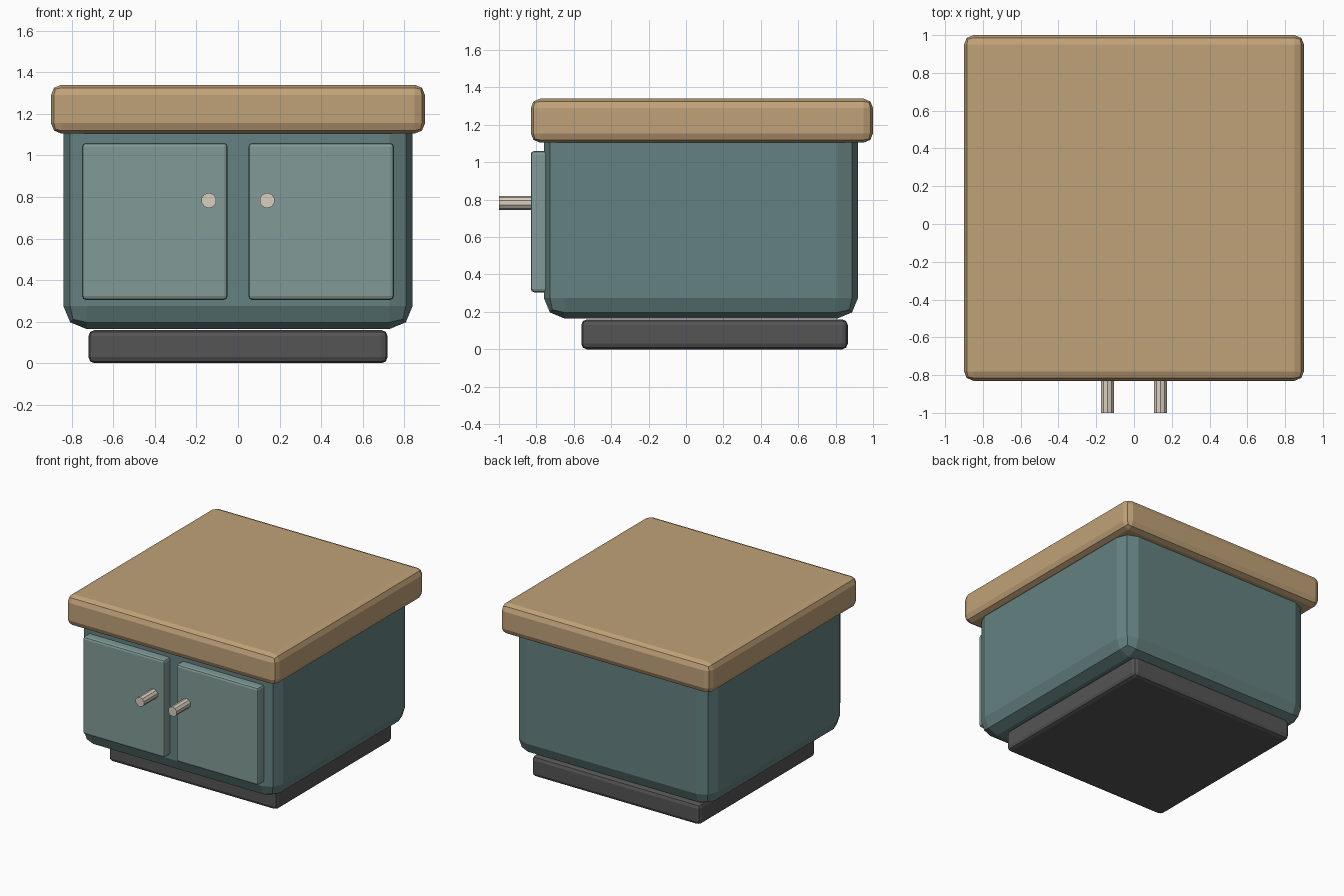
import bpy
import math

if "Cube" in bpy.data.objects:
    bpy.data.objects.remove(bpy.data.objects["Cube"])


def material(name, rgb):
    m = bpy.data.materials.new(name)
    m.diffuse_color = (*rgb, 1)
    m.use_nodes = True
    m.node_tree.nodes["Principled BSDF"].inputs["Base Color"].default_value = m.diffuse_color
    return m


wood = material("wood", (0.53, 0.36, 0.19))
teal = material("teal_paint", (0.13, 0.22, 0.22))
pale = material("pale_teal_paint", (0.22, 0.33, 0.31))
dark = material("dark_grey", (0.09, 0.09, 0.09))
metal = material("light_metal", (0.68, 0.62, 0.52))


def box(name, lo, hi, bevel, mat):
    """Box between two corners with two-segment rounded edges."""
    bpy.ops.mesh.primitive_cube_add(
        size=1, location=[(a + b) / 2 for a, b in zip(lo, hi)])
    ob = bpy.context.object
    ob.name = name
    ob.scale = [b - a for a, b in zip(lo, hi)]
    bpy.ops.object.transform_apply(location=False, rotation=False, scale=True)
    mod = ob.modifiers.new("bevel", 'BEVEL')
    mod.width = bevel
    mod.segments = 2
    ob.data.materials.append(mat)
    return ob


# Plinth, cabinet body and worktop
box("plinth", (-0.72, -0.56, 0), (0.72, 0.865, 0.16), 0.03, dark)
box("cabinet_body", (-0.84, -0.76, 0.165), (0.84, 0.92, 1.22), 0.11, teal)
box("worktop", (-0.9, -0.83, 1.105), (0.9, 1.0, 1.34), 0.05, wood)

# Doors with round pull handles
for side, s in (("left", -1), ("right", 1)):
    x0, x1 = sorted((s * 0.05, s * 0.75))
    box(side + "_door", (x0, -0.83, 0.305), (x1, -0.73, 1.06), 0.018, pale)
    bpy.ops.mesh.primitive_cylinder_add(
        vertices=10, radius=0.037, depth=0.2,
        location=(s * 0.14, -0.9, 0.783), rotation=(math.pi / 2, 0, 0))
    handle = bpy.context.object
    handle.name = side + "_handle"
    handle.data.materials.append(metal)
